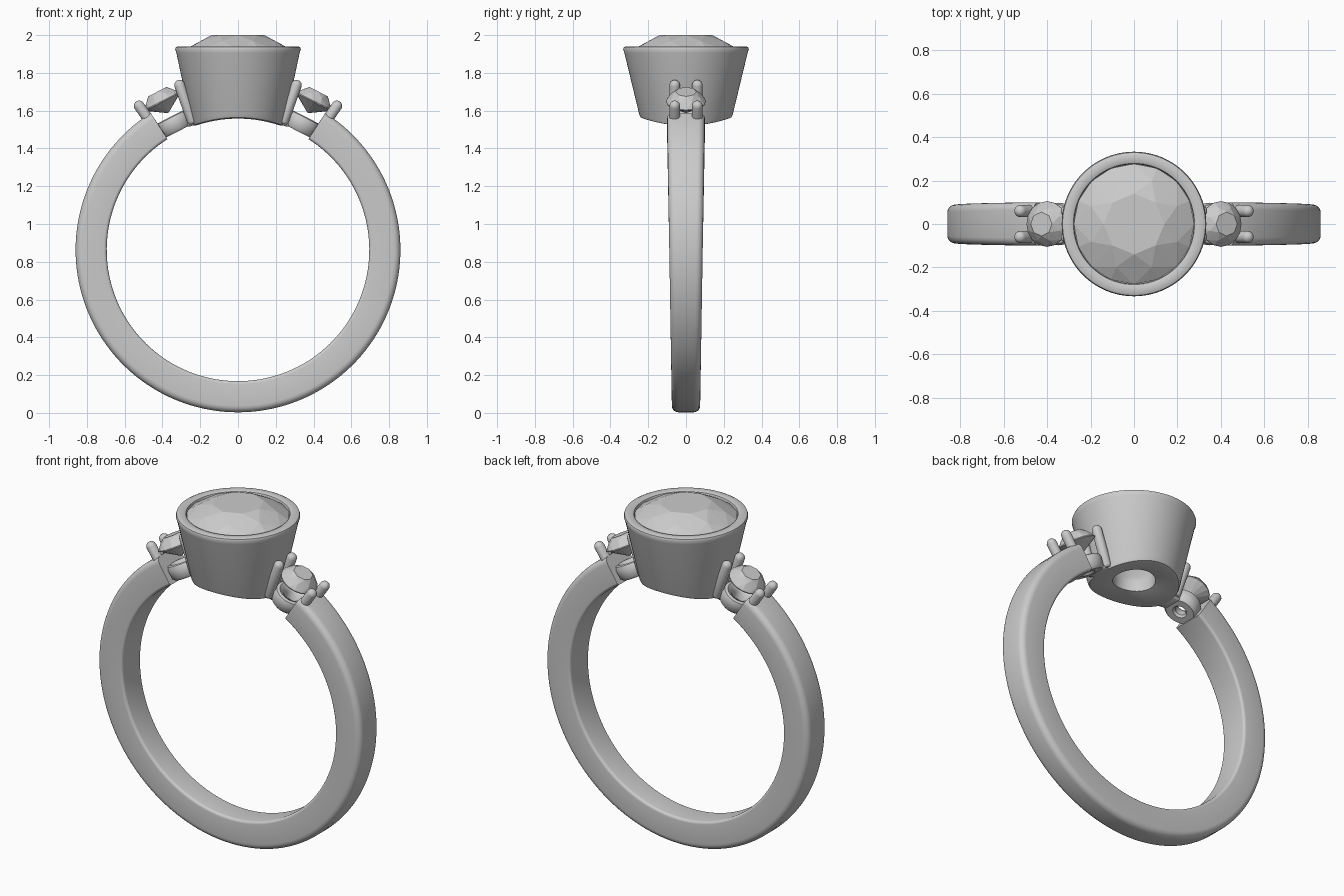
import bpy, bmesh, math
from mathutils import Matrix, Vector

if "Cube" in bpy.data.objects:
    bpy.data.objects.remove(bpy.data.objects["Cube"])

CZ = 0.863       # centre height of the finger hole
R_IN, R_OUT = 0.695, 0.86
HEAD = math.radians(27)   # tilt of the side settings


def finish(name, bm, smooth=True, angle=40, matrix=None):
    if matrix is not None:
        bm.transform(matrix)
    bmesh.ops.recalc_face_normals(bm, faces=bm.faces)
    me = bpy.data.meshes.new(name)
    bm.to_mesh(me)
    bm.free()
    ob = bpy.data.objects.new(name, me)
    bpy.context.collection.objects.link(ob)
    if smooth:
        bpy.ops.object.select_all(action='DESELECT')
        ob.select_set(True)
        bpy.context.view_layer.objects.active = ob
        bpy.ops.object.shade_smooth_by_angle(angle=math.radians(angle))
    return ob


def skin(bm, rings, wrap):
    """Bridge a list of closed vertex loops."""
    pairs = list(zip(rings, rings[1:])) + ([(rings[-1], rings[0])] if wrap else [])
    for a, b in pairs:
        n = len(a)
        for i in range(n):
            bm.faces.new((a[i], a[(i + 1) % n], b[(i + 1) % n], b[i]))


def lathe(profile, seg, closed=True):
    bm = bmesh.new()
    rings = [[bm.verts.new((r * math.cos(2 * math.pi * i / seg),
                            r * math.sin(2 * math.pi * i / seg), z))
              for i in range(seg)] for r, z in profile]
    skin(bm, rings, closed)
    if not closed:
        bm.faces.new(rings[0])
        bm.faces.new(rings[-1])
    return bm


def brilliant(name, r, table_r, girdle, table, culet, matrix=None):
    """Round faceted gem as a convex hull of its facet corners."""
    h = table - girdle
    levels = [(8, table_r, table, 0), (8, (table_r + r) * 0.515, girdle + h * 0.56, 0.5),
              (16, r, girdle, 0), (16, r, girdle - 0.05 * r, 0),
              (8, r * 0.42, girdle + (culet - girdle) * 0.62, 0.5), (8, r * 0.04, culet, 0)]
    bm = bmesh.new()
    for n, rad, z, off in levels:
        for i in range(n):
            a = 2 * math.pi * (i + off) / n
            bm.verts.new((rad * math.cos(a), rad * math.sin(a), z))
    bmesh.ops.convex_hull(bm, input=bm.verts)
    bmesh.ops.dissolve_limit(bm, angle_limit=0.01, verts=bm.verts, edges=bm.edges)
    return finish(name, bm, smooth=False, matrix=matrix)


# Band: rounded section swept round the finger, wider towards the top
bm = bmesh.new()
rings = []
START, STEPS = math.radians(32.5), 120
for k in range(STEPS + 1):
    t = START + (2 * math.pi - 2 * START) * k / STEPS
    w = 0.0885 + 0.0135 * math.cos(t)
    loop = []
    for sy, sr, bev in ((1, 1, 0.035), (-1, 1, 0.035), (-1, -1, 0.016), (1, -1, 0.016)):
        cy, cr = sy * (w - bev), (R_OUT - bev if sr > 0 else R_IN + bev)
        base = {(1, 1): 0, (-1, 1): 90, (-1, -1): 180, (1, -1): 270}[(sy, sr)]
        for j in range(6):
            a = math.radians(base + 18 * j)
            loop.append((cy + bev * math.cos(a), cr + bev * math.sin(a)))
    rings.append([bm.verts.new((r * math.sin(t), y, CZ + r * math.cos(t))) for y, r in loop])
skin(bm, rings, False)
bm.faces.new(rings[0])
bm.faces.new(rings[-1])
finish("band", bm, angle=50)

# Bezel: tapered cup whose underside follows the finger hole
cup = [(0.115, 1.57), (0.225, 1.55), (0.24, 1.555), (0.248, 1.575), (0.326, 1.905),
       (0.333, 1.925), (0.329, 1.936), (0.318, 1.941), (0.29, 1.941), (0.279, 1.936),
       (0.275, 1.925), (0.275, 1.88), (0.25, 1.86), (0.13, 1.66), (0.115, 1.63)]
bm = lathe(cup, 96)
for v in bm.verts:
    rad = math.hypot(v.co.x, v.co.y)
    if v.co.z < 1.58:
        lift = {0.115: 0.012, 0.225: 0.0, 0.24: 0.006, 0.248: 0.024}
        key = min(lift, key=lambda q: abs(q - rad))
        v.co.z = CZ + math.sqrt(R_IN ** 2 - v.co.x ** 2) + lift[key]
finish("bezel", bm)
brilliant("centre_stone", 0.278, 0.14, 1.925, 2.0, 1.64)

# Side settings, mirrored left and right
for side, s in (("left", -1), ("right", 1)):
    M = Matrix.Translation((0, 0, CZ)) @ Matrix.Rotation(s * HEAD, 4, 'Y')
    brilliant(side + "_side_stone", 0.105, 0.055, 0.885, 0.94, 0.815, M)

    # Gallery ring under the stone
    ring = [(0.03, 0.715), (0.04, 0.703), (0.08, 0.703), (0.092, 0.715),
            (0.098, 0.765), (0.09, 0.785), (0.075, 0.79), (0.05, 0.775), (0.035, 0.755)]
    finish(side + "_gallery_ring", lathe(ring, 40), matrix=M)

    # Four round-tipped prongs
    for i, (px, py) in enumerate(((1, 1), (1, -1), (-1, 1), (-1, -1)), 1):
        a = Vector((px * 0.092, py * 0.058, 0.703))
        b = Vector((px * 0.124, py * 0.06, 0.945))
        L, r = (b - a).length, 0.028
        prof = [(0.018, 0), (0.025, 0.006), (r, 0.015)]
        prof += [(r * math.cos(math.radians(d)), L - r + r * math.sin(math.radians(d)))
                 for d in (0, 20, 40, 60, 78)]
        P = Matrix.Translation(a) @ Vector((0, 0, 1)).rotation_difference(b - a).to_matrix().to_4x4()
        finish(f"{side}_prong_{i}", lathe(prof, 20, False), matrix=M @ P)

    # Short bridge joining the setting to the bezel
    bm = bmesh.new()
    bmesh.ops.create_cube(bm, size=1)
    bmesh.ops.scale(bm, vec=(0.09, 0.13, 0.065), verts=bm.verts)
    bmesh.ops.bevel(bm, geom=bm.edges[:], offset=0.015, segments=3, affect='EDGES', profile=0.5)
    B = (Matrix.Translation((0, 0, CZ)) @ Matrix.Rotation(s * math.radians(19), 4, 'Y')
         @ Matrix.Translation((0, 0, 0.733)))
    finish(side + "_bridge", bm, matrix=B)
